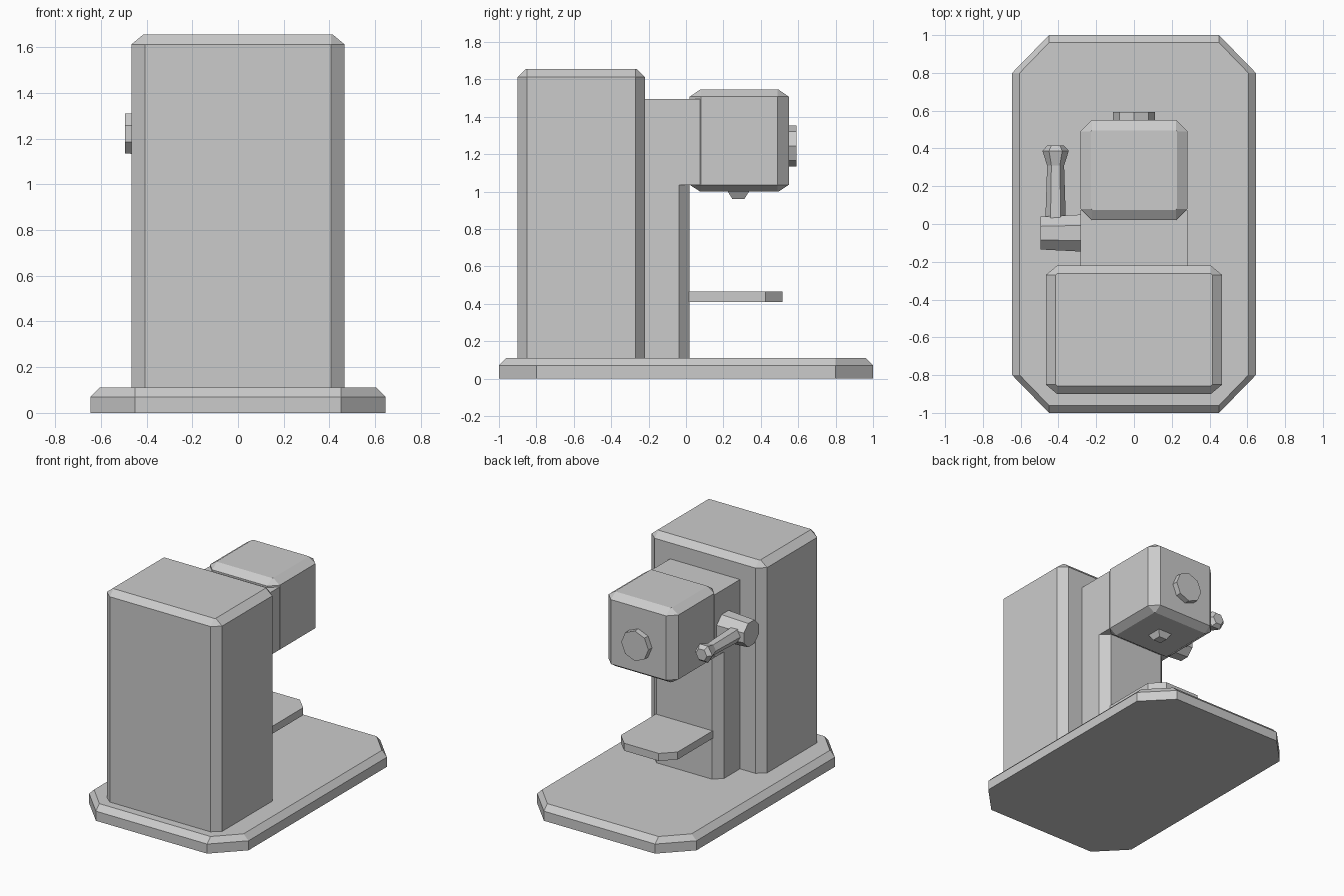
import bpy, bmesh
from math import cos, sin, pi

if "Cube" in bpy.data.objects:
    bpy.data.objects.remove(bpy.data.objects["Cube"])


def loft(name, rings):
    """Closed solid skinned through a list of equal-length point rings."""
    bm = bmesh.new()
    loops = [[bm.verts.new(p) for p in ring] for ring in rings]
    n = len(loops[0])
    for a, b in zip(loops, loops[1:]):
        for i in range(n):
            j = (i + 1) % n
            bm.faces.new((a[i], a[j], b[j], b[i]))
    bm.faces.new(loops[0])
    bm.faces.new(loops[-1])
    bmesh.ops.recalc_face_normals(bm, faces=bm.faces)
    mesh = bpy.data.meshes.new(name)
    bm.to_mesh(mesh)
    bm.free()
    obj = bpy.data.objects.new(name, mesh)
    bpy.context.collection.objects.link(obj)
    return obj


def octagon(hx, y0, y1, cx, cy, z, ix=0.0, iy=0.0):
    """Rectangle with cut corners; ix, iy pull the long sides inward."""
    kx, ky = hx - cx, cy
    hx -= ix
    a, b = y0 + iy, y1 - iy
    return [(kx, a, z), (hx, y0 + ky, z), (hx, y1 - ky, z), (kx, b, z),
            (-kx, b, z), (-hx, y1 - ky, z), (-hx, y0 + ky, z), (-kx, a, z)]


def prism(name, outline, z0, z1):
    return loft(name, [[(x, y, z) for x, y in outline] for z in (z0, z1)])


def turned(name, axis, centre, sides, phase, steps):
    """Low-poly turned part: steps are (position along axis, radius)."""
    rings = []
    for t, r in steps:
        ring = []
        for i in range(sides):
            a = phase + 2 * pi * i / sides
            u, z = centre[0] + r * cos(a), centre[1] + r * sin(a)
            ring.append((t, u, z) if axis == 'X' else (u, t, z))
        rings.append(ring)
    return loft(name, rings)


# base plate with bevelled top edge
B = (0.645, -1.0, 1.0, 0.195, 0.2)
loft("base_plate", [octagon(*B, 0), octagon(*B, 0.07),
                    octagon(*B, 0.11, 0.04, 0.04)])

# tall housing
T = (0.467, -0.90, -0.22, 0.06, 0.05)
loft("main_housing", [octagon(*T, 0.11), octagon(*T, 1.612),
                      octagon(*T, 1.655, 0.052, 0.043)])

# column with cut outer corners, and the neck above it
prism("column", [(-0.283, -0.22), (0.283, -0.22), (0.283, -0.037), (0.225, 0.02),
                 (-0.225, 0.02), (-0.283, -0.037)], 0.11, 1.036)
prism("neck", [(-0.283, -0.22), (0.283, -0.22), (0.283, 0.075), (-0.283, 0.075)],
      1.036, 1.495)

# brewing head, bevelled top and bottom
H = (0.283, 0.02, 0.55, 0.06, 0.06)
loft("head", [octagon(*H, 1.0, 0.055, 0.055), octagon(*H, 1.036),
              octagon(*H, 1.507), octagon(*H, 1.545, 0.055, 0.055)])

# square tapered nozzle under the head
loft("nozzle", [[(-s, 0.28 - s, z), (s, 0.28 - s, z), (s, 0.28 + s, z), (-s, 0.28 + s, z)]
                for s, z in ((0.032, 0.96), (0.057, 1.0))])

# round badge disc on the head
turned("head_disc", 'Y', (0, 1.243), 8, 0, [(0.54, 0.11), (0.592, 0.11)])

# cup shelf
prism("cup_shelf", [(-0.23, 0.0), (0.23, 0.0), (0.23, 0.425), (0.14, 0.515),
                    (-0.14, 0.515), (-0.23, 0.425)], 0.41, 0.465)

# side pivot and lever
turned("lever_pivot", 'X', (-0.048, 1.222), 8, pi / 8, [(-0.495, 0.094), (-0.28, 0.106)])
turned("lever", 'Y', (-0.415, 1.222), 6, 0,
       [(0.0, 0.055), (0.31, 0.045), (0.387, 0.07), (0.415, 0.045)])
